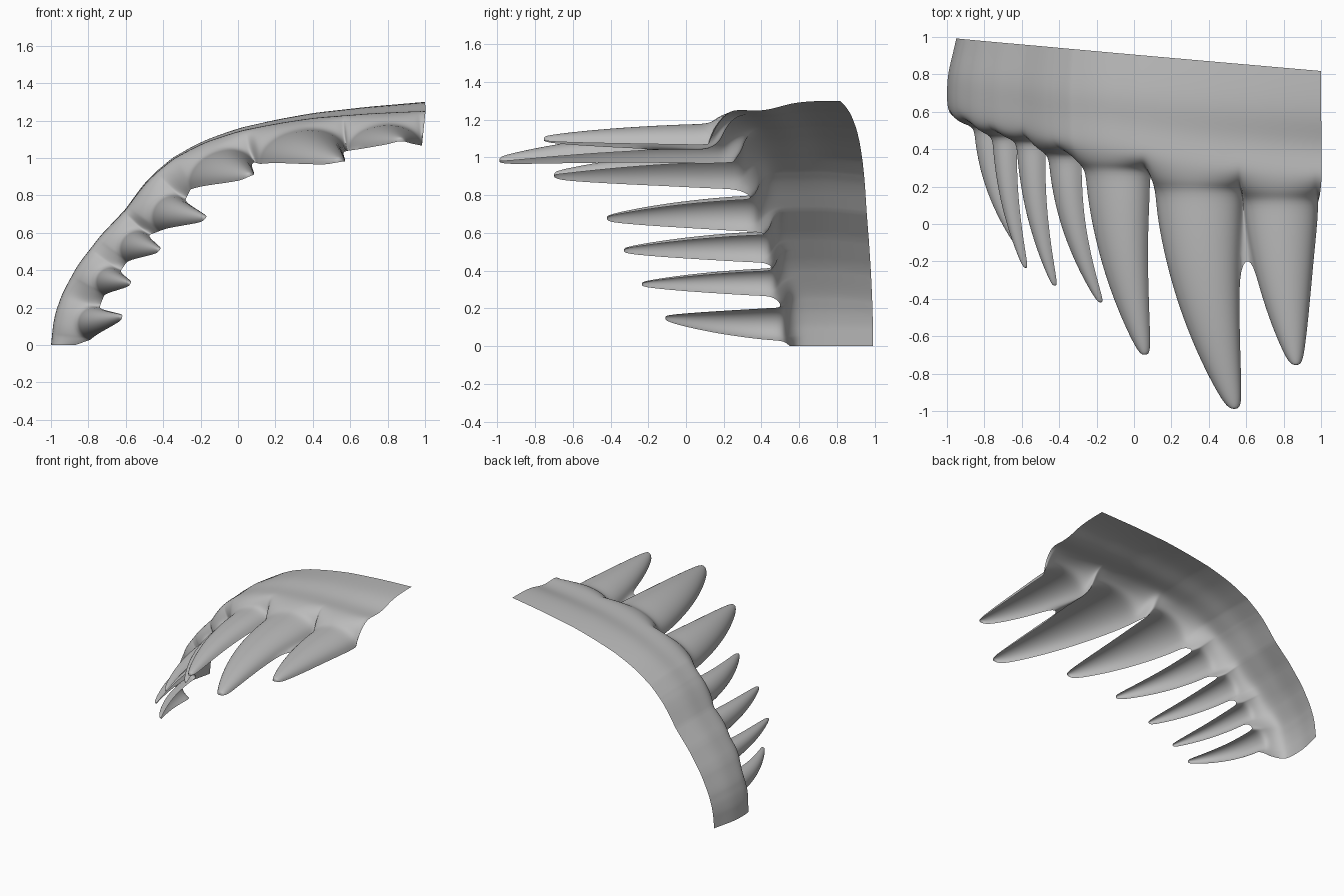
import bpy, bmesh
from math import cos, sin, pi
from mathutils import Vector

cube = bpy.data.objects.get("Cube")
if cube:
    bpy.data.objects.remove(cube)

grey = bpy.data.materials.new("bone_grey")
grey.use_nodes = True
colour = (0.5, 0.5, 0.5, 1)
grey.diffuse_color = colour
grey.node_tree.nodes["Principled BSDF"].inputs["Base Color"].default_value = colour

# Outer arch of the jaw: x, z, and the y of the gum's front ridge
ARCH = [(-1, 0, .55), (-.985, .15, .54), (-.94, .28, .53), (-.86, .43, .49),
        (-.74, .59, .46), (-.61, .73, .44), (-.51, .87, .4), (-.39, .99, .37),
        (-.2, 1.1, .35), (0, 1.17, .31), (.2, 1.215, .27), (.4, 1.25, .24),
        (.7, 1.28, .21), (1, 1.3, .19)]

# Gum section: share of the way from back to ridge, inward offset at left end and right end
SECTION = [(0, .05, 0), (.2, .03, 0), (.42, .005, .01), (.62, 0, .055),
           (.8, 0, .05), (.93, .015, .045)]

# Teeth: base centre, tip, half width along the arch, height of the outer side
TEETH = [((-.8, .52, .125), (-.625, -.11, .15), .09, .055),
         ((-.7, .47, .35), (-.58, -.235, .33), .08, .055),
         ((-.565, .44, .54), (-.425, -.33, .51), .095, .055),
         ((-.385, .37, .72), (-.18, -.42, .68), .11, .06),
         ((-.11, .29, .965), (.055, -.7, .91), .185, .066),
         ((.335, .18, 1.085), (.535, -.99, .99), .235, .066),
         ((.78, .13, 1.12), (.865, -.755, 1.1), .2, .06)]

# Share of the tooth length and matching share of the base size
TAPER = [(0, 1), (.12, .98), (.34, .84), (.55, .68), (.75, .49), (.9, .31), (.97, .2), (1, .1)]
STEPS = 9
WEBBED = 5      # this tooth and the next are joined by a web of gum
WEB_RINGS = 2


def arch_normal(i):
    """Inward normal of the arch at point i."""
    a, b = ARCH[max(i - 1, 0)], ARCH[min(i + 1, len(ARCH) - 1)]
    t = Vector((b[0] - a[0], 0, b[1] - a[1])).normalized()
    if i == 0:
        t = Vector((0, 0, 1))
    return Vector((t.z, 0, -t.x))


def nearest_on_arch(p):
    """Arch point, with y at the ridge, and inward normal closest to p."""
    best = None
    for i in range(len(ARCH) - 1):
        a, b = (Vector((x, y, z)) for x, z, y in ARCH[i:i + 2])
        d = Vector((b.x - a.x, 0, b.z - a.z))
        f = min(max((p - a).dot(d) / d.length_squared, 0), 1)
        q = a.lerp(b, f)
        gap = Vector((p.x - q.x, 0, p.z - q.z)).length
        if best is None or gap < best[0]:
            best = gap, q, arch_normal(i).lerp(arch_normal(i + 1), f).normalized()
    return best[1:]


def gum_column(p, q, nrm):
    """Points from the back edge over the ridge and down to p."""
    mix = (q.x + 1) / 2
    back = .905 - .087 * q.x
    col = []
    for share, left, right in SECTION:
        c = Vector((q.x, back + (q.y - back) * share, q.z))
        col.append(c + nrm * (left + (right - left) * mix))
    # Rounded step from the ridge down to the tooth
    step = col[-1].lerp(p, .45)
    step.y = col[-1].y + (p.y - col[-1].y) * .7
    return col + [step, p]


def tooth_rings(base, tip, half_w, height):
    """Half-round shell rings that sweep from the base to the tip."""
    base, tip = Vector(base), Vector(tip)
    nrm = nearest_on_arch(base)[1]
    tan = Vector((-nrm.z, 0, nrm.x))
    rim = .01 + .3 * half_w
    rings = []
    for u, size in TAPER:
        c = base + (tip - base) * u ** 2
        c.y = base.y + (tip.y - base.y) * u
        ring = []
        for k in range(STEPS):
            a = pi * (1 - k / (STEPS - 1))
            depth = (rim - (rim + height) * sin(a)) * size ** .8
            ring.append(c + tan * (half_w * cos(a) * size) + nrm * depth)
        rings.append(ring)
    return rings


bm = bmesh.new()
columns = []


def add_column(p, q, nrm):
    columns.append([bm.verts.new(c) for c in gum_column(p, q, nrm)])


def skin(r, s):
    for k in range(len(r) - 1):
        bm.faces.new((r[k], r[k + 1], s[k + 1], s[k]))


# Gum end at the lower side, then each tooth with the gum above it
add_column(Vector((-.87, .55, 0)), Vector((ARCH[0][0], ARCH[0][2], 0)), arch_normal(0))
shells = []
for tooth in TEETH:
    rings = tooth_rings(*tooth)
    start = len(columns)
    for p in rings[0]:
        add_column(p, *nearest_on_arch(p))
    rows = [[col[-1] for col in columns[start:]]]
    rows += [[bm.verts.new(p) for p in ring] for ring in rings[1:]]
    for r, s in zip(rows, rows[1:]):
        skin(r, s)
    bm.faces.new(rows[-1])
    shells.append(rows)

# Gum end at the upper side
last = ARCH[-1]
add_column(Vector((.985, .12, 1.08)), Vector((last[0], last[2], last[1])), arch_normal(len(ARCH) - 1))
for c, d in zip(columns, columns[1:]):
    skin(c, d)

# Web between the two largest teeth
left_side = [row[-1] for row in shells[WEBBED][:WEB_RINGS + 1]]
right_side = [row[0] for row in shells[WEBBED + 1][:WEB_RINGS + 1]]
skin(left_side, right_side)

# Turn the whole sheet to face outwards
bmesh.ops.recalc_face_normals(bm, faces=bm.faces)
bm.faces.ensure_lookup_table()
middle = min(bm.faces, key=lambda f: (f.calc_center_median() - Vector((-.5, .75, .85))).length)
if middle.normal.z < 0:
    bmesh.ops.reverse_faces(bm, faces=bm.faces)

mesh = bpy.data.meshes.new("toothed_jaw")
bm.to_mesh(mesh)
bm.free()
mesh.materials.append(grey)
for p in mesh.polygons:
    p.use_smooth = True
jaw = bpy.data.objects.new("toothed_jaw", mesh)
bpy.context.collection.objects.link(jaw)
sub = jaw.modifiers.new("smooth", 'SUBSURF')
sub.levels = sub.render_levels = 2
sub.boundary_smooth = 'PRESERVE_CORNERS'
